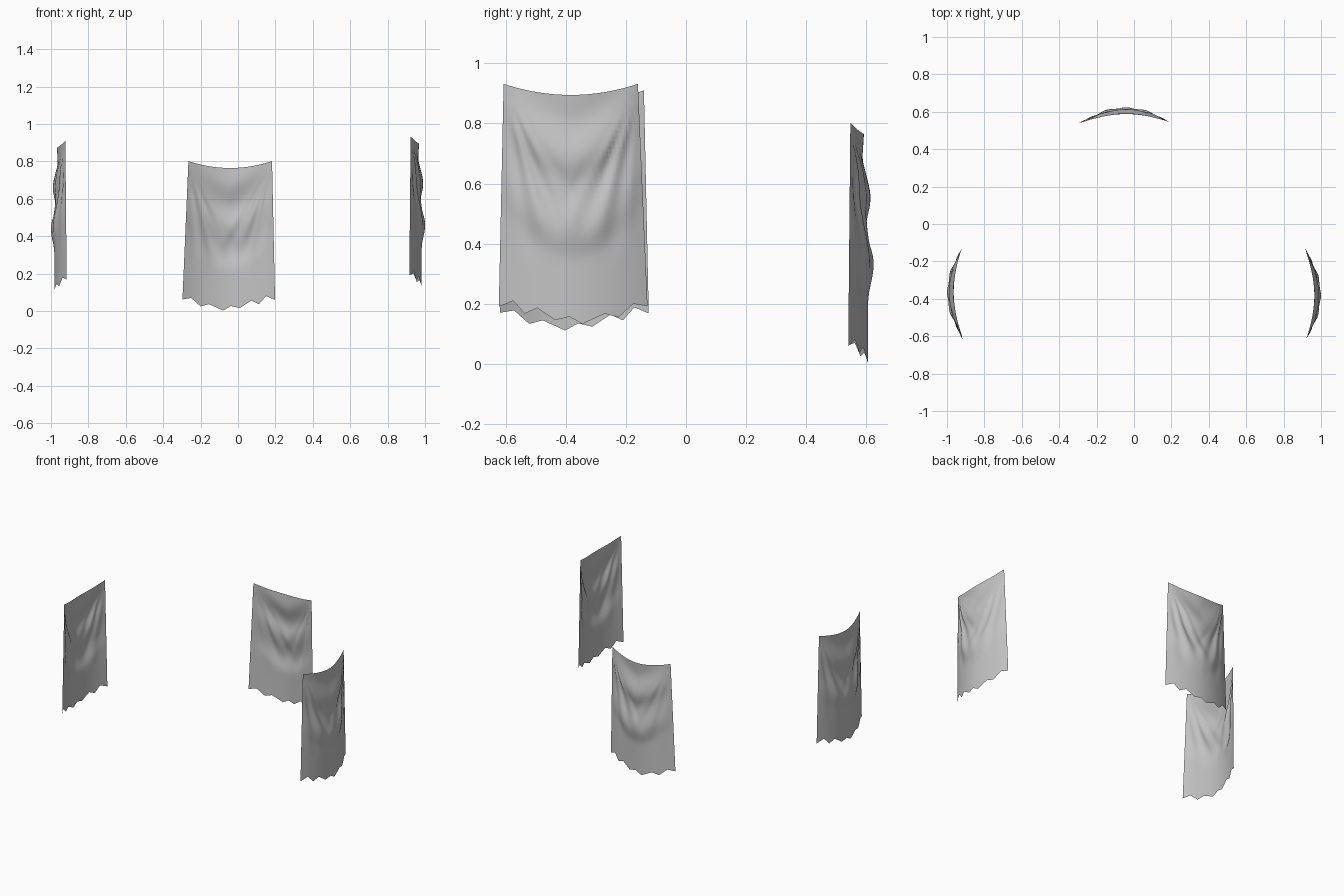
import bpy, bmesh, math
from mathutils import Vector

if "Cube" in bpy.data.objects:
    bpy.data.objects.remove(bpy.data.objects["Cube"])

cloth = bpy.data.materials.new("grey_cloth")
cloth.diffuse_color = (0.55, 0.55, 0.55, 1.0)
cloth.use_nodes = True
cloth.node_tree.nodes["Principled BSDF"].inputs["Base Color"].default_value = cloth.diffuse_color

# ragged lower hem (x, z) and the rippled middle line (z, depth)
HEM = [(-.297, .062), (-.25, .07), (-.20, .025), (-.155, .037), (-.08, .003),
       (-.037, .027), (.01, .016), (.07, .056), (.112, .037), (.15, .08), (.198, .06)]
RIPPLE = [(0, .606), (.20, .606), (.31, .622), (.46, .601), (.55, .614),
          (.69, .588), (.77, .592)]
SUB, ROWS = 4, 48


def ease(points, t):
    """Smooth interpolation through a short list of points."""
    if t <= points[0][0]:
        return points[0][1]
    for (a, p), (b, q) in zip(points, points[1:]):
        if t <= b:
            f = (1 - math.cos(math.pi * (t - a) / (b - a))) / 2
            return p + (q - p) * f
    return points[-1][1]


def radial_folds(x, z):
    """Creases that fan out from the two hanging corners."""
    d = 0.0
    for cx, side in ((-.265, 1), (.182, -1)):
        dx, dz = side * (x - cx), .80 - z
        r, a = math.hypot(dx, dz), math.atan2(dx, max(dz, 1e-4))
        if 0 < a < .62 and r < .62:
            window = math.sin(math.pi * a / .62) * math.sin(math.pi * r / .62)
            d += .006 * window * math.sin(a * 30)
    return d


def cloth_point(hx, hz, v):
    """Point on the sheet: hem position hx, hz and height fraction v."""
    u = (hx + .0495) / .2475
    x = hx * (1 - v) + (-.0415 + .2235 * u) * v
    z = hz * (1 - v) + (.765 + .037 * u * u) * v
    edge = .540 + .007 * v
    swag = z - .16 * abs(u) ** 1.5          # ripples climb towards the sides
    middle = ease(RIPPLE, max(0, swag))
    base = .597 + .012 * (1 - v)
    fade = max(0, 1 - u * u)
    y = edge + (base - edge) * (1 - abs(u) ** 1.9) + (middle - base) * fade
    return Vector((x, y + radial_folds(x, z), z))


def banner(name, place):
    bm = bmesh.new()
    columns = []
    for (x0, z0), (x1, z1) in zip(HEM, HEM[1:]):
        columns += [(x0 + (x1 - x0) * i / SUB, z0 + (z1 - z0) * i / SUB) for i in range(SUB)]
    columns.append(HEM[-1])
    grid = [[bm.verts.new(place(cloth_point(hx, hz, j / ROWS))) for j in range(ROWS + 1)]
            for hx, hz in columns]
    for a, b in zip(grid, grid[1:]):
        for j in range(ROWS):
            bm.faces.new((a[j], b[j], b[j + 1], a[j + 1])).smooth = True
    mesh = bpy.data.meshes.new(name)
    bm.to_mesh(mesh)
    bm.free()
    mesh.materials.append(cloth)
    bpy.context.collection.objects.link(bpy.data.objects.new(name, mesh))


# the same hanging cloth on three sides, turned to bulge outwards
banner("back_banner", lambda p: p)
banner("right_banner", lambda p: Vector((p.y + .376, -.425 - p.x, p.z + .13)))
banner("left_banner", lambda p: Vector((-p.y - .376, -.322 + p.x, p.z + .108)))
